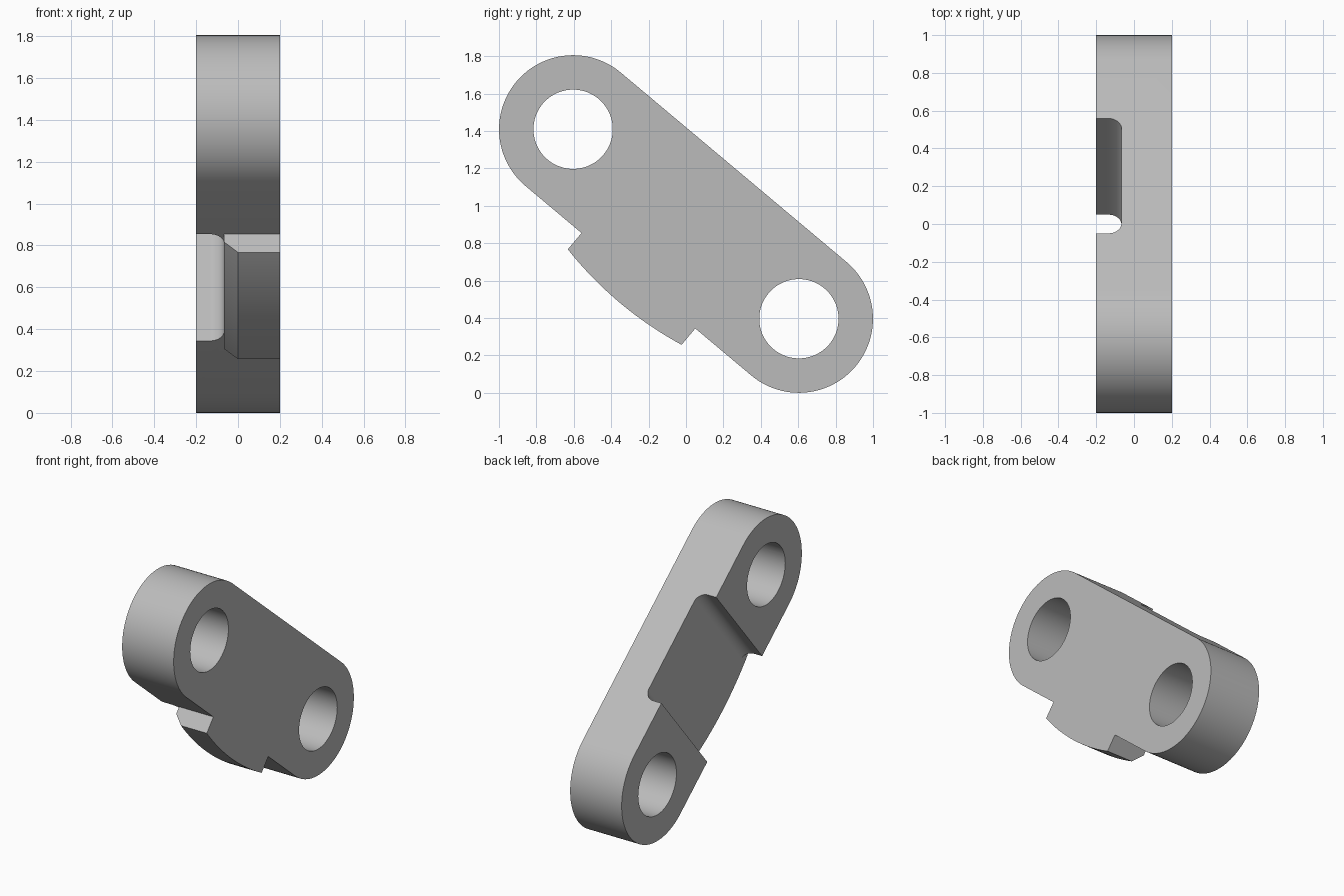
import bpy
import bmesh
from math import radians, sin, cos, pi
from mathutils import Vector

cube = bpy.data.objects.get("Cube")
if cube:
    bpy.data.objects.remove(cube)

TILT = radians(40)            # slope of the link
HALF = 0.788                  # half the distance between the holes
R, HOLE, W = 0.396, 0.212, 0.2
FLOOR, SPAN = -0.066, 0.397   # recess floor and half length
FILLET = 0.07
CENTRE = Vector((0, 0, HALF * sin(TILT) + R))
ALONG = Vector((0, cos(TILT), -sin(TILT)))
ACROSS = Vector((0, sin(TILT), cos(TILT)))

steel = bpy.data.materials.new("plain grey")
steel.use_nodes = True
GREY = (0.5, 0.5, 0.5, 1)
steel.diffuse_color = GREY
steel.node_tree.nodes["Principled BSDF"].inputs["Base Color"].default_value = GREY


def place(x, s, t):
    return CENTRE + Vector((x, 0, 0)) + ALONG * s + ACROSS * t


def arc(cs, ct, r, a0, a1, n):
    angles = [a0 + (a1 - a0) * i / n for i in range(n + 1)]
    return [(cs + r * cos(a), ct + r * sin(a)) for a in angles]


def loft(name, rings):
    """Closed solid skinned through rings of equal point count."""
    bm = bmesh.new()
    loops = [[bm.verts.new(place(*p)) for p in ring] for ring in rings]
    n = len(loops[0])
    for a, b in zip(loops, loops[1:]):
        for i in range(n):
            j = (i + 1) % n
            bm.faces.new((a[i], a[j], b[j], b[i]))
    bm.faces.new(loops[0])
    bm.faces.new(loops[-1])
    bmesh.ops.recalc_face_normals(bm, faces=bm.faces)
    mesh = bpy.data.meshes.new(name)
    bm.to_mesh(mesh)
    bm.free()
    mesh.materials.append(steel)
    ob = bpy.data.objects.new(name, mesh)
    bpy.context.collection.objects.link(ob)
    return ob


def slab(name, outline, x0, x1):
    return loft(name, [[(x, s, t) for s, t in outline] for x in (x0, x1)])


def combine(target, tool, operation):
    mod = target.modifiers.new(tool.name, "BOOLEAN")
    mod.operation, mod.solver, mod.object = operation, "EXACT", tool
    bpy.context.view_layer.objects.active = target
    bpy.ops.object.modifier_apply(modifier=mod.name)
    bpy.data.objects.remove(tool)


# Round-ended bar
outline = arc(HALF, 0, R, -pi / 2, pi / 2, 48) + arc(-HALF, 0, R, pi / 2, 3 * pi / 2, 48)
link = slab("link_bar", outline, -W, W)

# Pin holes
for side in (-1, 1):
    hole = slab("pin_hole", arc(side * HALF, 0, HOLE, 0, 2 * pi, 72)[:-1], -W - 0.1, W + 0.1)
    combine(link, hole, "DIFFERENCE")

# Recess across the right face, with filleted floor corners
corner = SPAN - FILLET
channel = ([(-SPAN, -W - 0.1)]
           + arc(-corner, FLOOR - FILLET, FILLET, pi, pi / 2, 12)
           + arc(corner, FLOOR - FILLET, FILLET, pi / 2, 0, 12)
           + [(SPAN, -W - 0.1)])
recess = loft("recess", [[(x, s, t) for s, x in channel] for t in (-R - 0.2, R + 0.2)])
combine(link, recess, "DIFFERENCE")

# Bowed tab under the bar, chamfered on the recess side
BOW, STEPS = 0.04, 24


def tab_ring(x, depth):
    ring = [(x, -SPAN, -R + 0.1), (x, SPAN, -R + 0.1)]
    for i in range(STEPS + 1):
        u = 1 - 2 * i / STEPS
        ring.append((x, u * SPAN, -R - depth - BOW * (1 - u * u)))
    return ring


tab = loft("tab", [tab_ring(W, 0.114), tab_ring(0, 0.114), tab_ring(FLOOR, 0.05)])
combine(link, tab, "UNION")

# Smooth curved walls, crisp edges
bpy.ops.object.select_all(action="DESELECT")
link.select_set(True)
bpy.context.view_layer.objects.active = link
bpy.ops.object.shade_smooth_by_angle(angle=radians(30))
